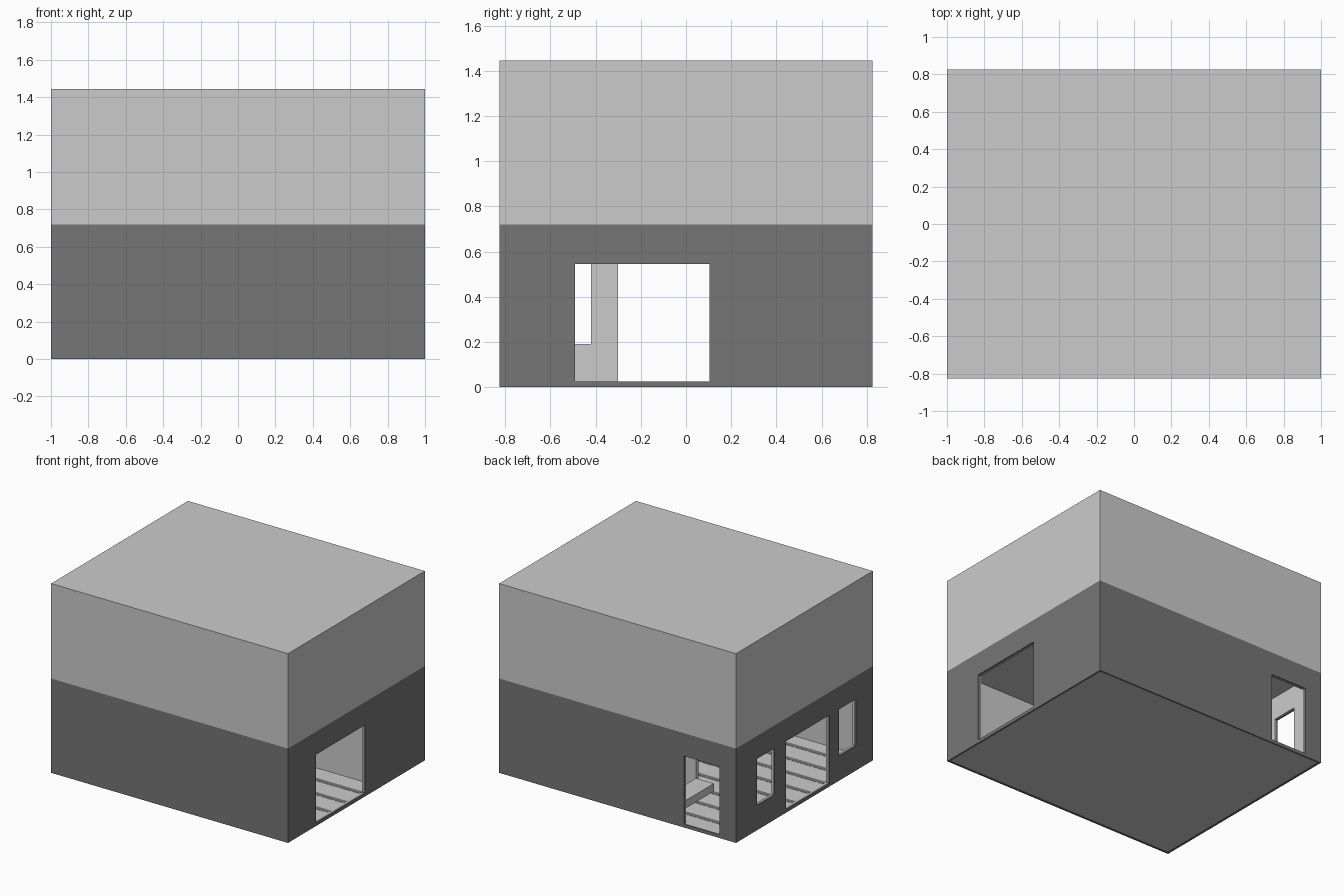
import bpy

if "Cube" in bpy.data.objects:
    bpy.data.objects.remove(bpy.data.objects["Cube"])

H, SPLIT, X, Y = 1.445, 0.72, 1.0, 0.825
FLOOR, DOOR_TOP, SILL = 0.025, 0.545, 0.19

dark = bpy.data.materials.new("dark_wall")
dark.diffuse_color = (0.18, 0.18, 0.18, 1)
dark.use_nodes = True
dark.node_tree.nodes["Principled BSDF"].inputs["Base Color"].default_value = dark.diffuse_color


def box(name, x, y, z, mat=None):
    """Axis-aligned box from (min, max) ranges."""
    bpy.ops.mesh.primitive_cube_add(size=1)
    ob = bpy.context.object
    ob.name = name
    for v in ob.data.vertices:
        for i, (a, b) in enumerate((x, y, z)):
            v.co[i] = a if v.co[i] < 0 else b
    if mat:
        ob.data.materials.append(mat)
    return ob


def cut(ob, x, y, z):
    """Subtract a box and bake the result."""
    cutter = box("cutter", x, y, z)
    cutter.hide_render = True
    mod = ob.modifiers.new("cut", 'BOOLEAN')
    mod.operation = 'DIFFERENCE'
    mod.solver = 'EXACT'
    mod.object = cutter
    bpy.context.view_layer.objects.active = ob
    bpy.ops.object.modifier_apply(modifier=mod.name)
    bpy.data.objects.remove(cutter, do_unlink=True)


# Door and window openings
openings = [
    ((0.9, 1.1), (-0.49, 0.105), (FLOOR, DOOR_TOP)),    # right door
    ((-1.1, -0.9), (-0.30, 0.22), (FLOOR, DOOR_TOP)),   # left door
    ((-1.1, -0.9), (0.36, 0.57), (SILL, DOOR_TOP)),     # left windows
    ((-1.1, -0.9), (-0.62, -0.42), (SILL, DOOR_TOP)),
    ((-0.86, -0.56), (0.75, 0.9), (FLOOR, DOOR_TOP)),   # back door
]


def walls(name, inset, thick, z0, mat=None):
    """Ring of four walls with all the openings."""
    ox, oy = X - inset, Y - inset
    ix, iy = ox - thick, oy - thick
    ob = box(name, (-ox, ox), (-oy, oy), (z0, SPLIT), mat)
    cut(ob, (-ix, ix), (-iy, iy), (-1, 2))
    for o in openings:
        cut(ob, *o)
    return ob


# Ground floor: dark outer walls, pale lining
T, L = 0.015, 0.012
walls("outer_walls", 0, T, 0, dark)
walls("wall_lining", T, L, FLOOR)

# Floor slab with dark joints between the boards
fx, fy = X - T, Y - T
box("floor_slab", (-fx, fx), (-fy, fy), (0.003, FLOOR))
for i in range(8):
    y = -0.665 + 0.19 * i
    box(f"floor_joint_{i}", (-fx + L, fx - L), (y - 0.02, y + 0.02),
        (FLOOR - 0.005, FLOOR + 0.001), dark)

# Inner partition and side counter
box("partition", (-0.28, fx - L), (0.25, 0.28), (FLOOR, SPLIT))
box("counter", (-0.55, -0.40), (0.45, fy - L), (0.13, SILL))

# Upper storey block
box("upper_storey", (-X, X), (-Y, Y), (SPLIT, H))
